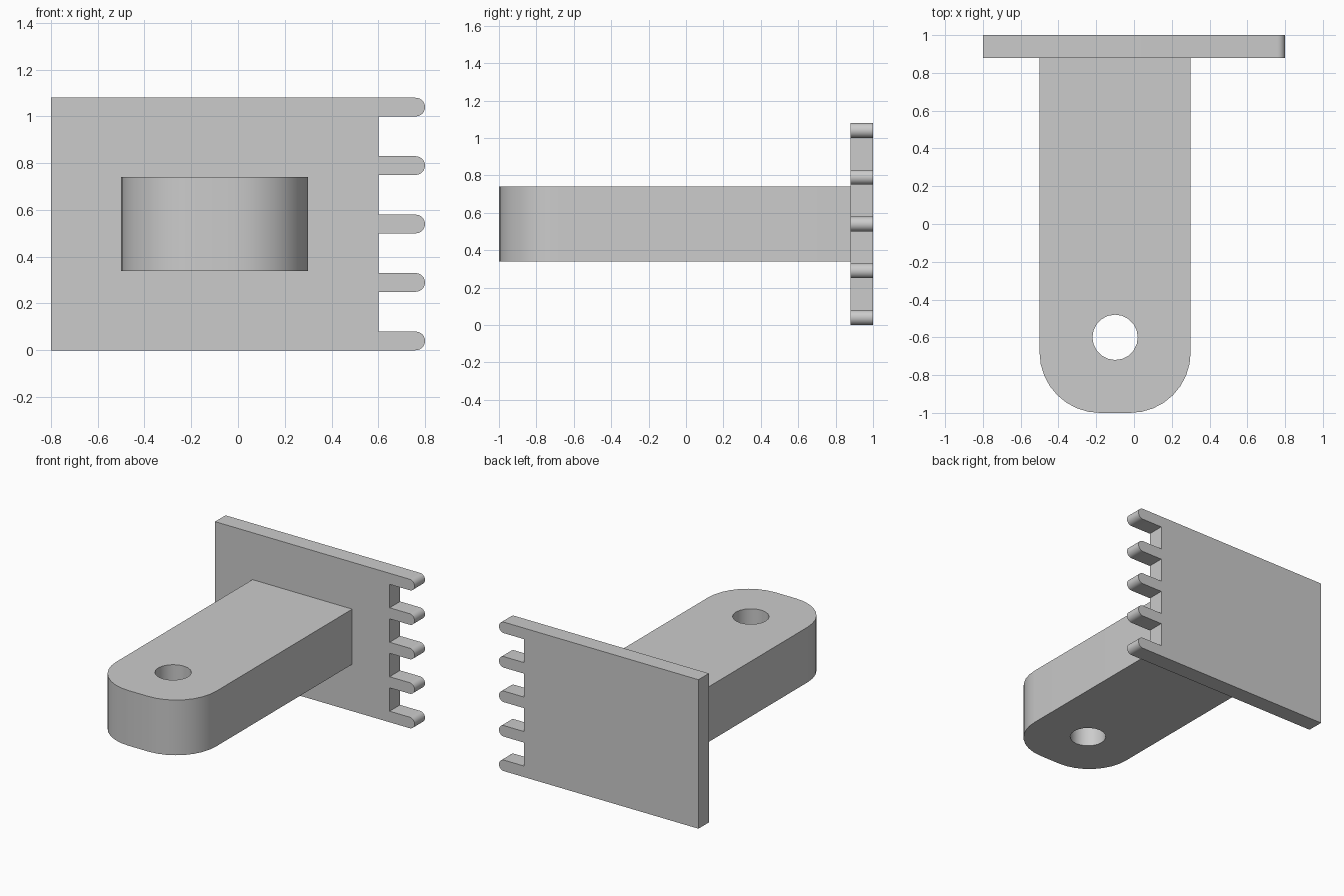
import bpy
import bmesh
from math import cos, sin, pi, radians
from mathutils import Vector

if "Cube" in bpy.data.objects:
    bpy.data.objects.remove(bpy.data.objects["Cube"], do_unlink=True)

grey = bpy.data.materials.new("light grey")
grey.use_nodes = True
colour = (0.6, 0.6, 0.6, 1)
grey.diffuse_color = colour
grey.node_tree.nodes["Principled BSDF"].inputs["Base Color"].default_value = colour


def arc(cx, cy, radius, start, end, steps):
    """Points along an arc, angles in degrees."""
    angles = [radians(start + (end - start) * i / steps) for i in range(steps + 1)]
    return [(cx + radius * cos(a), cy + radius * sin(a)) for a in angles]


def extruded_part(name, loops, place, depth):
    """Fill closed outlines (later loops are holes) and extrude them by depth."""
    bm = bmesh.new()
    edges = []
    for loop in loops:
        verts = [bm.verts.new(place(u, v)) for u, v in loop]
        edges += [bm.edges.new((verts[i - 1], verts[i])) for i in range(len(verts))]
    bmesh.ops.triangle_fill(bm, use_beauty=True, edges=edges)
    result = bmesh.ops.extrude_face_region(bm, geom=bm.faces[:], use_keep_orig=True)
    moved = [g for g in result["geom"] if isinstance(g, bmesh.types.BMVert)]
    bmesh.ops.translate(bm, verts=moved, vec=Vector(depth))
    bmesh.ops.recalc_face_normals(bm, faces=bm.faces[:])
    mesh = bpy.data.meshes.new(name)
    bm.to_mesh(mesh)
    bm.free()
    mesh.materials.append(grey)
    obj = bpy.data.objects.new(name, mesh)
    bpy.context.collection.objects.link(obj)
    bpy.ops.object.select_all(action='DESELECT')
    obj.select_set(True)
    bpy.context.view_layer.objects.active = obj
    bpy.ops.object.shade_smooth_by_angle(angle=radians(30))
    return obj


# Back plate with five round-ended teeth along its left edge
tooth_radius, pitch, root = 0.04, 0.25, 0.6
plate = [(-0.8, 1.08), (-0.8, 0)]
for i in range(5):
    z = tooth_radius + i * pitch
    if i > 0:
        plate.append((root, z - tooth_radius))
    plate += arc(0.8 - tooth_radius, z, tooth_radius, -90, 90, 12)
    if i < 4:
        plate.append((root, z + tooth_radius))
extruded_part("toothed_plate", [plate], lambda u, v: (u, 0.88, v), (0, 0.12, 0))

# Arm with rounded front corners and a vertical pin hole
corner = 0.32
arm = [(0.3, 0.88), (-0.5, 0.88)]
arm += arc(-0.5 + corner, -1 + corner, corner, 180, 270, 8)
arm += arc(0.3 - corner, -1 + corner, corner, 270, 360, 8)
hole = arc(-0.1, -0.6, 0.12, 0, 360, 20)[:-1]
extruded_part("arm", [arm, hole], lambda u, v: (u, v, 0.34), (0, 0, 0.4))
